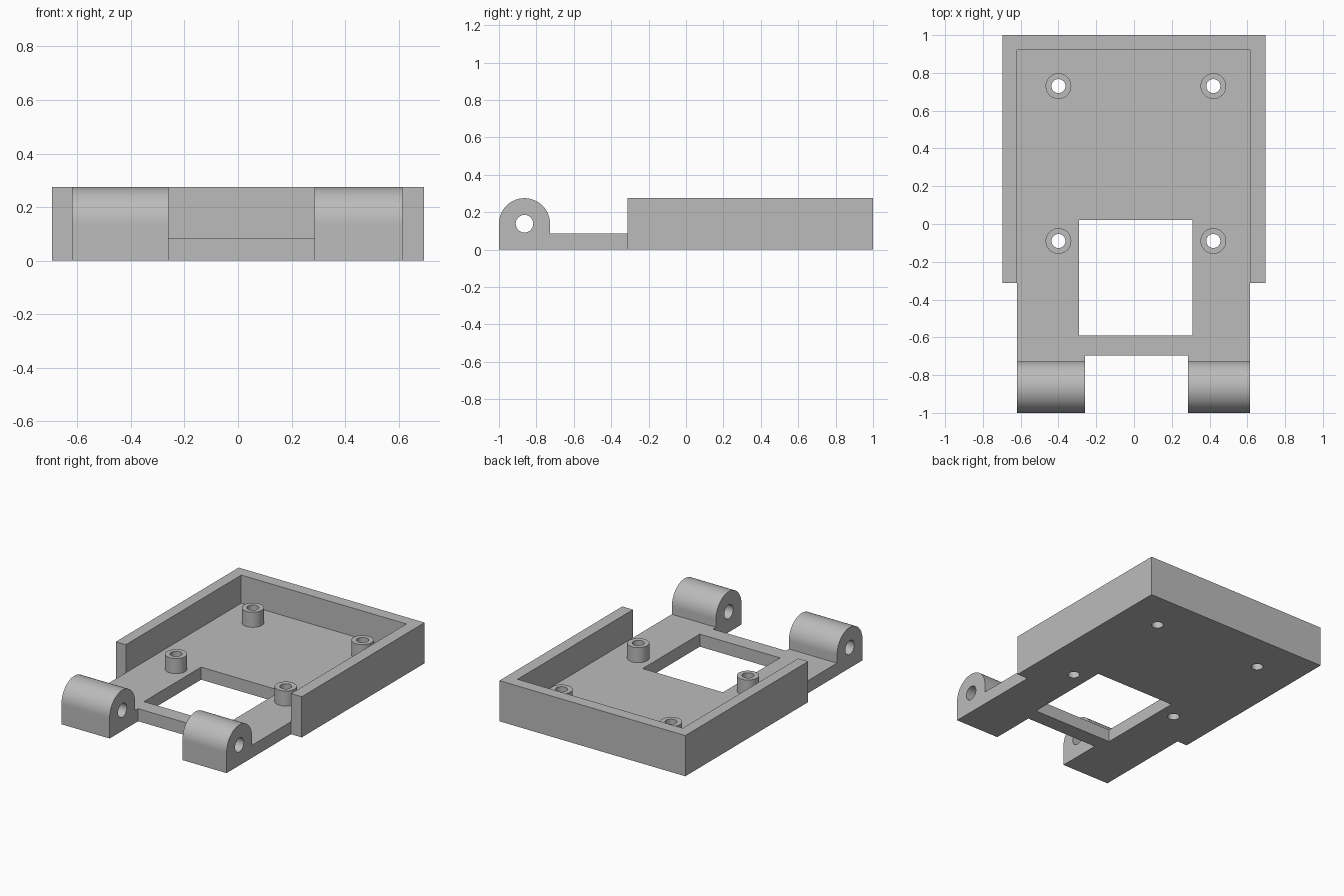
import bpy
import bmesh
from math import cos, sin, pi, radians
from mathutils import Matrix

cube = bpy.data.objects.get("Cube")
if cube:
    bpy.data.objects.remove(cube, do_unlink=True)

grey = bpy.data.materials.new("plain grey")
colour = (0.5, 0.5, 0.5, 1)
grey.use_nodes = True
grey.diffuse_color = colour
grey.node_tree.nodes["Principled BSDF"].inputs["Base Color"].default_value = colour


def arc(cx, cy, r, start=0.0, sweep=2 * pi, steps=48):
    closed = sweep >= 2 * pi
    count = steps if closed else steps + 1
    return [(cx + r * cos(start + sweep * i / steps),
             cy + r * sin(start + sweep * i / steps)) for i in range(count)]


def rect(x0, x1, y0, y1):
    return [(x0, y0), (x1, y0), (x1, y1), (x0, y1)]


def prism(name, loops, low, high, across=False):
    """Extrude an outline with holes along z, or along x when across is set."""
    curve = bpy.data.curves.new(name, "CURVE")
    curve.dimensions = "2D"
    curve.fill_mode = "BOTH"
    curve.extrude = (high - low) / 2
    for loop in loops:
        spline = curve.splines.new("POLY")
        spline.points.add(len(loop) - 1)
        for point, (u, v) in zip(spline.points, loop):
            point.co = (u, v, 0, 1)
        spline.use_cyclic_u = True
    obj = bpy.data.objects.new(name, curve)
    bpy.context.collection.objects.link(obj)
    bpy.ops.object.select_all(action="DESELECT")
    obj.select_set(True)
    bpy.context.view_layer.objects.active = obj
    bpy.ops.object.convert(target="MESH")
    obj = bpy.context.view_layer.objects.active

    # Weld the caps to the sides and place the solid
    matrix = Matrix.Translation((0, 0, (low + high) / 2))
    if across:
        turn = Matrix.Rotation(radians(90), 4, "Z") @ Matrix.Rotation(radians(90), 4, "X")
        matrix = turn @ matrix
    bm = bmesh.new()
    bm.from_mesh(obj.data)
    bmesh.ops.remove_doubles(bm, verts=bm.verts, dist=0.0005)
    bmesh.ops.transform(bm, matrix=matrix, verts=bm.verts)
    bmesh.ops.recalc_face_normals(bm, faces=bm.faces)
    bm.to_mesh(obj.data)
    bm.free()
    obj.data.materials.clear()
    obj.data.materials.append(grey)
    bpy.ops.object.shade_smooth_by_angle(angle=radians(30))
    return obj


LEFT, RIGHT = 0.615, -0.62      # plate sides
OUTER = 0.695                   # outer face of the walls
PLATE, TOP = 0.085, 0.275       # plate thickness and full height
HINGE_BACK, NOTCH = -0.727, -0.695
posts = [(x, y) for x in (-0.4, 0.42) for y in (-0.09, 0.73)]
hinges = {"right_hinge": (RIGHT, -0.26), "left_hinge": (0.285, LEFT)}
notch_r, notch_l = hinges["right_hinge"][1], hinges["left_hinge"][0]

# Base plate with front notch, window and screw holes
outline = [(RIGHT, HINGE_BACK), (notch_r, HINGE_BACK), (notch_r, NOTCH),
           (notch_l, NOTCH), (notch_l, HINGE_BACK), (LEFT, HINGE_BACK),
           (LEFT, 0.92), (RIGHT, 0.92)]
window = rect(-0.29, 0.31, -0.59, 0.02)
prism("base_plate", [outline, window] + [arc(x, y, 0.037) for x, y in posts], 0, PLATE)

# Three-sided wall around the rear
wall = [(-OUTER, -0.312), (RIGHT, -0.312), (RIGHT, 0.92), (LEFT, 0.92),
        (LEFT, -0.312), (OUTER, -0.312), (OUTER, 1), (-OUTER, 1)]
prism("surrounding_wall", [wall], 0, TOP)

# Hollow screw posts
for i, (x, y) in enumerate(posts):
    prism(f"screw_post_{i + 1}", [arc(x, y, 0.068), arc(x, y, 0.037)], PLATE, 0.187)

# Rounded hinge knuckles with pin holes
radius = (HINGE_BACK + 1) / 2
centre_y, centre_z = -1 + radius, TOP - radius
knuckle = [(-1, 0), (HINGE_BACK, 0)] + arc(centre_y, centre_z, radius, 0, pi)
for name, (x0, x1) in hinges.items():
    prism(name, [knuckle, arc(centre_y, centre_z, 0.047)], x0, x1, across=True)
